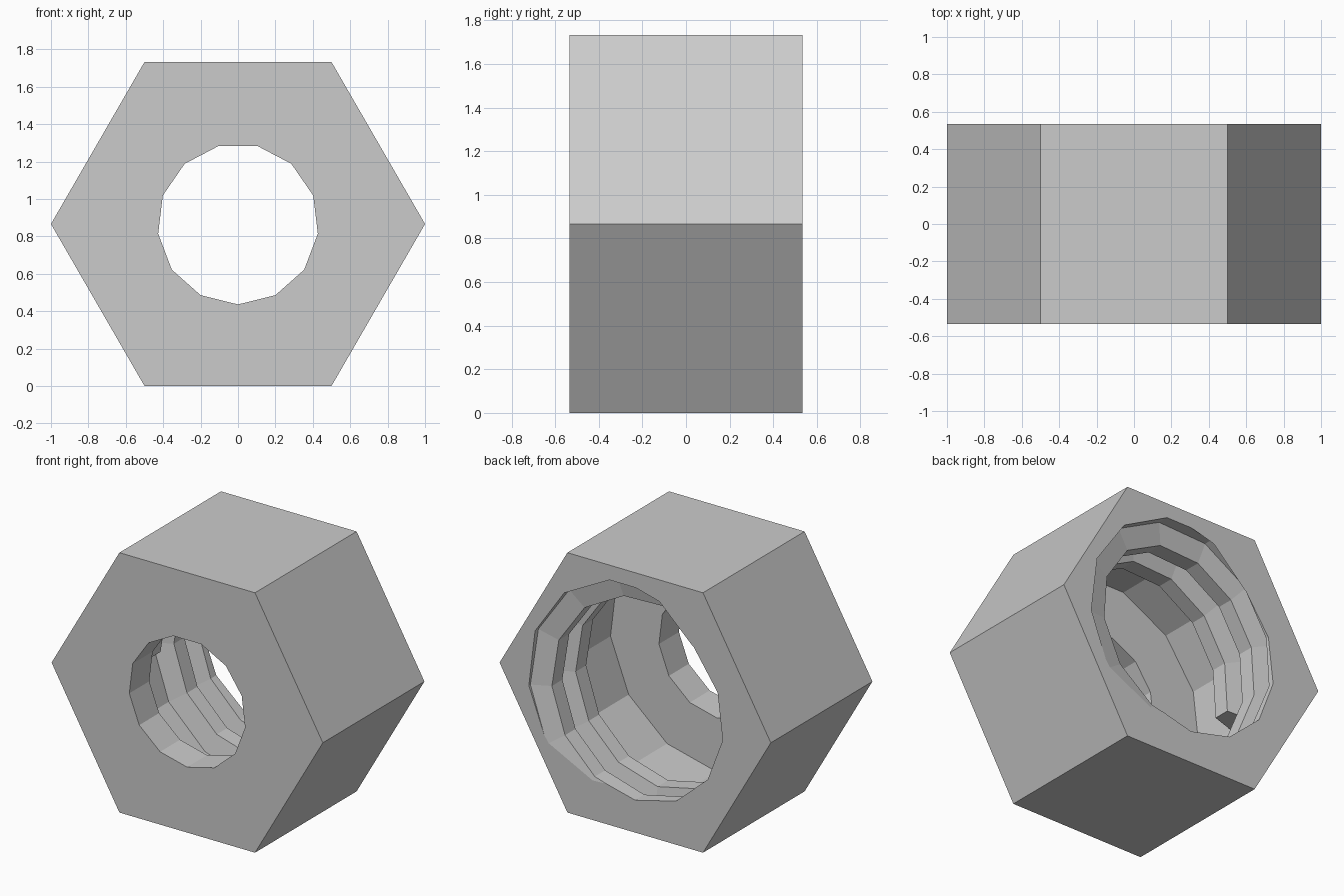
import bpy, bmesh, math
from mathutils import Vector

old = bpy.data.objects.get("Cube")
if old:
    bpy.data.objects.remove(old, do_unlink=True)

HALF, MID = 0.535, math.sqrt(3) / 2     # half thickness, height of the axis
SIDES = 13
STEP = 2 * math.pi / SIDES
WALL_Y = HALF - 0.86                    # inner face of the front wall
BORE, CREST, PITCH = 0.79, 0.65, 0.25

steel = bpy.data.materials.new("grey_steel")
steel.use_nodes = True
steel.diffuse_color = (0.6, 0.6, 0.6, 1)
steel.node_tree.nodes["Principled BSDF"].inputs["Base Color"].default_value = (0.6, 0.6, 0.6, 1)


def polar(r, a, y):
    return Vector((r * math.cos(a), y, MID + r * math.sin(a)))


def finish(name, bm):
    bmesh.ops.recalc_face_normals(bm, faces=bm.faces)
    mesh = bpy.data.meshes.new(name)
    bm.to_mesh(mesh)
    bm.free()
    mesh.materials.append(steel)
    obj = bpy.data.objects.new(name, mesh)
    bpy.context.collection.objects.link(obj)
    return obj


def prism(name, sides, r, start, y0, y1):
    bm = bmesh.new()
    rings = [[bm.verts.new(polar(r, start + 2 * math.pi * i / sides, y)) for i in range(sides)]
             for y in (y0, y1)]
    for ring in rings:
        bm.faces.new(ring)
    for i in range(sides):
        j = (i + 1) % sides
        bm.faces.new((rings[0][i], rings[0][j], rings[1][j], rings[1][i]))
    return finish(name, bm)


# Hexagonal body with a wide rear bore and a narrow front hole
body = prism("nut_body", 6, 1, 0, -HALF, HALF)
for name, r, y0, y1 in (("bore_cutter", BORE, WALL_Y, 1), ("hole_cutter", 0.43, -1, 0)):
    cutter = prism(name, SIDES, r, -math.pi / 2, y0, y1)
    mod = body.modifiers.new(name, "BOOLEAN")
    mod.operation, mod.solver, mod.object = "DIFFERENCE", "EXACT", cutter
    bpy.context.view_layer.objects.active = body
    bpy.ops.object.modifier_apply(modifier=name)
    bpy.data.objects.remove(cutter, do_unlink=True)

# Helical thread, trimmed flush with the rear face
bm = bmesh.new()
profile = ((BORE + 0.01, -0.085), (CREST, -0.055), (CREST, 0.055), (BORE + 0.01, 0.085))
rings = []
for k in range(4, 37):
    a = -math.pi / 2 + k * STEP
    depth = PITCH * (a - math.radians(210)) / (2 * math.pi)
    rings.append([bm.verts.new(polar(r, a, HALF - depth - w)) for r, w in profile])
for ring, nxt in zip(rings, rings[1:]):
    for i in range(4):
        j = (i + 1) % 4
        bm.faces.new((ring[i], ring[j], nxt[j], nxt[i]))
bm.faces.new(rings[0])
bm.faces.new(rings[-1])
cut = bmesh.ops.bisect_plane(bm, geom=bm.verts[:] + bm.edges[:] + bm.faces[:],
                             plane_co=(0, HALF, 0), plane_no=(0, 1, 0), clear_outer=True)
rim = [e for e in cut["geom_cut"] if isinstance(e, bmesh.types.BMEdge)]
bmesh.ops.triangle_fill(bm, edges=rim, use_beauty=True)
finish("screw_thread", bm)
